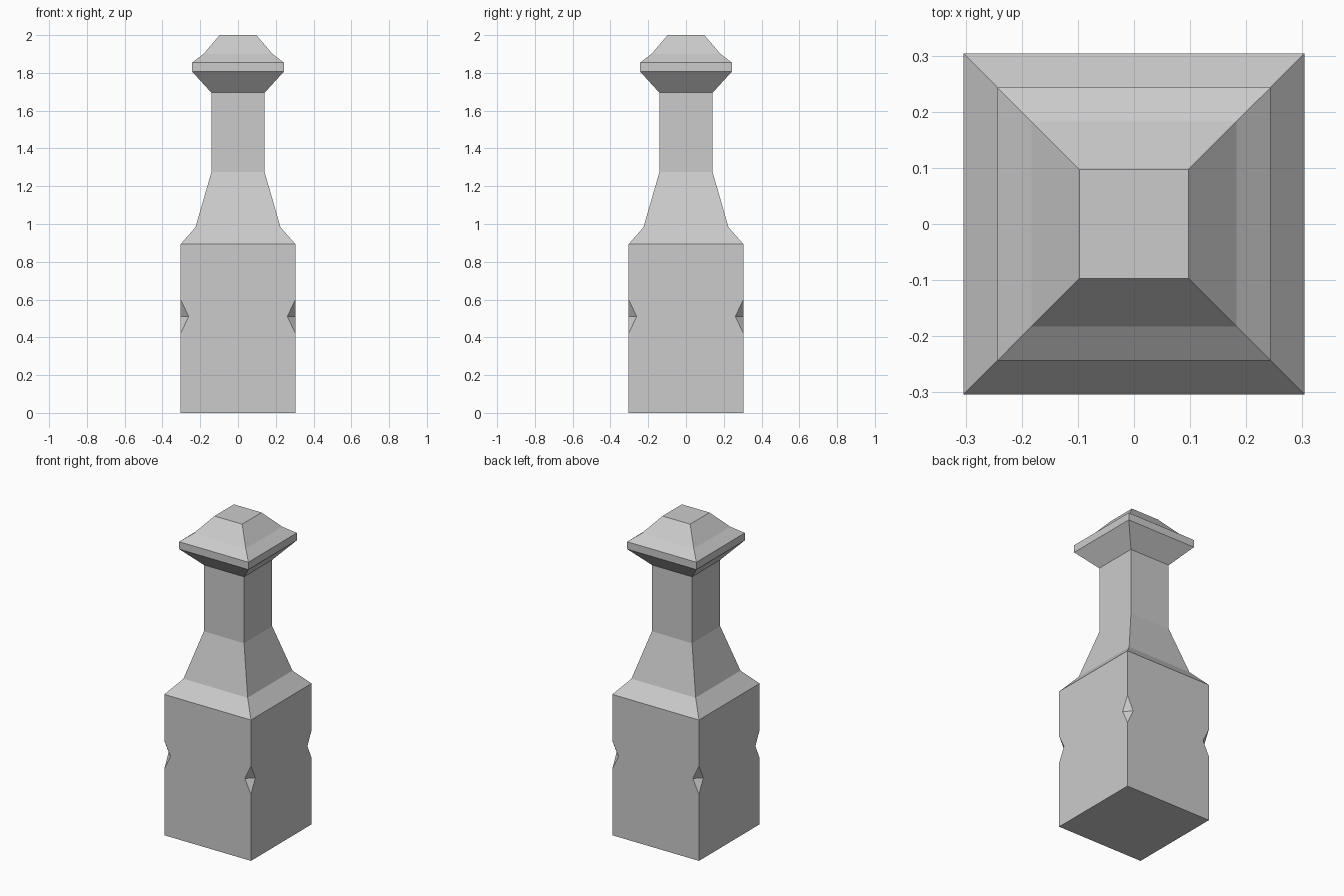
import bpy
import bmesh

cube = bpy.data.objects.get("Cube")
if cube:
    bpy.data.objects.remove(cube, do_unlink=True)

GREY = 0.6
stone = bpy.data.materials.new("light_grey_stone")
stone.use_nodes = True
stone.diffuse_color = (GREY, GREY, GREY, 1)
stone.node_tree.nodes["Principled BSDF"].inputs["Base Color"].default_value = (GREY, GREY, GREY, 1)

CORNERS = [(-1, -1), (1, -1), (1, 1), (-1, 1)]


def ring(bm, half, z):
    """Square ring of four vertices."""
    return [bm.verts.new((sx * half, sy * half, z)) for sx, sy in CORNERS]


def finish(bm, name):
    mesh = bpy.data.meshes.new(name)
    bm.to_mesh(mesh)
    bm.free()
    mesh.materials.append(stone)
    obj = bpy.data.objects.new(name, mesh)
    bpy.context.scene.collection.objects.link(obj)
    return obj


def square_loft(name, profile, cap_top=False):
    """Skin square sections given as (half width, height)."""
    bm = bmesh.new()
    rings = [ring(bm, half, z) for half, z in profile]
    for low, high in zip(rings, rings[1:]):
        for i in range(4):
            j = (i + 1) % 4
            bm.faces.new((low[i], low[j], high[j], high[i]))
    if cap_top:
        bm.faces.new(rings[-1])
    return finish(bm, name)


def notched_block(name, half, height, notch_low, notch_mid, notch_high, depth):
    """Square block with a wedge chipped out of each upright edge."""
    bm = bmesh.new()
    base, low, high, top = [ring(bm, half, z) for z in (0, notch_low, notch_high, height)]
    inner = half - depth
    before, after = [], []
    for sx, sy in CORNERS:
        on_x_face = bm.verts.new((sx * half, sy * inner, notch_mid))
        on_y_face = bm.verts.new((sx * inner, sy * half, notch_mid))
        pair = (on_y_face, on_x_face) if sx * sy < 0 else (on_x_face, on_y_face)
        before.append(pair[0])
        after.append(pair[1])
    for i in range(4):
        j = (i + 1) % 4
        # side panel
        bm.faces.new((base[i], base[j], low[j], before[j], high[j],
                      top[j], top[i], high[i], after[i], low[i]))
        # two notch facets
        bm.faces.new((low[i], after[i], before[i]))
        bm.faces.new((high[i], before[i], after[i]))
    bm.faces.new(base[::-1])
    return finish(bm, name)


# Pedestal with chipped corners
notched_block("pedestal", 0.304, 0.893, 0.42, 0.511, 0.60, 0.043)

# Sloped shoulder and slim shaft
square_loft("shaft", [(0.304, 0.893), (0.225, 0.983), (0.141, 1.274), (0.141, 1.695)])

# Flared cap with a flat top
square_loft("cap", [(0.141, 1.695), (0.243, 1.807), (0.243, 1.854),
                    (0.183, 1.90), (0.097, 2.0)], cap_top=True)
